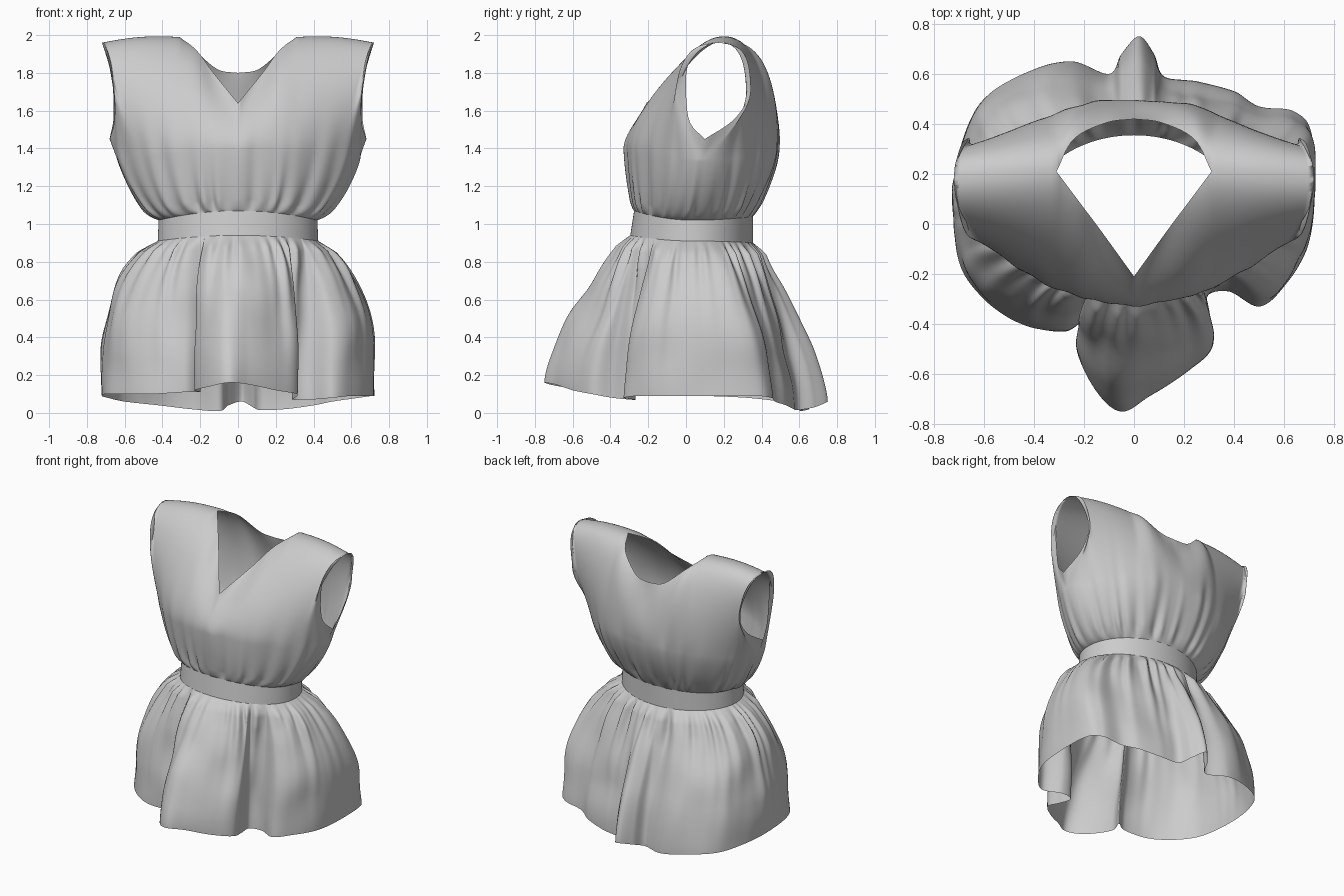
import bpy, bmesh
from math import sin, cos, pi, atan2, exp, copysign
from mathutils import Vector, noise

if "Cube" in bpy.data.objects:
    bpy.data.objects.remove(bpy.data.objects["Cube"])


def spline(pts, u, closed=False):
    """Catmull-Rom through pts, u in 0..1"""
    n = len(pts)
    segs = n if closed else n - 1
    s = min(max(u, 0), 1) * segs
    i = min(int(s), segs - 1)
    f = s - i

    def at(k):
        if closed:
            return pts[k % n]
        if k < 0:
            return pts[0] * 2 - pts[1]
        if k >= n:
            return pts[-1] * 2 - pts[-2]
        return pts[k]
    a, b, c, d = at(i - 1), at(i), at(i + 1), at(i + 2)
    return 0.5 * (2 * b + (c - a) * f + (2 * a - 5 * b + 4 * c - d) * f * f
                  + (3 * b - a - 3 * c + d) * f ** 3)


def bezier(a, b, c, d, t):
    s = 1 - t
    return a * s ** 3 + b * 3 * s * s * t + c * 3 * s * t * t + d * t ** 3


def vecs(rows):
    return [Vector(r) for r in rows]


def tube(name, rings):
    """Open sheet tube from a list of closed rings"""
    bm = bmesh.new()
    rows = [[bm.verts.new(p) for p in r] for r in rings]
    n = len(rows[0])
    for lo, hi in zip(rows, rows[1:]):
        for i in range(n):
            j = (i + 1) % n
            bm.faces.new((lo[i], lo[j], hi[j], hi[i]))
    bmesh.ops.remove_doubles(bm, verts=bm.verts, dist=0.0004)
    for f in bm.faces:
        f.smooth = True
    me = bpy.data.meshes.new(name)
    bm.to_mesh(me)
    bm.free()
    ob = bpy.data.objects.new(name, me)
    bpy.context.collection.objects.link(ob)
    return ob


def ring(phi, hx, yf, yb, yc, z, e=1.0):
    """Point on an egg-shaped section; phi = 0 is the front"""
    s, c = sin(phi), cos(phi)
    x = hx * copysign(abs(s) ** e, s)
    y = yc - copysign(abs(c) ** e, c) * ((yc - yf) if c > 0 else (yb - yc))
    return Vector((x, y, z))


def band_z(phi, front, side, back):
    c = cos(phi)
    return side + ((front if c > 0 else back) - side) * c * c


def band_top(phi):
    return ring(phi, 0.42, -0.275, 0.355, 0.04, band_z(phi, 1.07, 1.02, 1.04))


def band_bottom(phi):
    return ring(phi, 0.425, -0.295, 0.355, 0.04, band_z(phi, 0.94, 0.91, 0.9))


def gather(phi, freq, seed):
    """Irregular pleat wave around the waist"""
    w = noise.noise(Vector((sin(phi) * 2, cos(phi) * 2, seed)))
    v = noise.noise(Vector((sin(phi) * 5, cos(phi) * 5, seed + 9)))
    return cos(freq * phi + 6 * w) * (0.6 + 1.3 * v)


# waistband
N = 240
angles = [2 * pi * i / N for i in range(N)]
tube("waistband", [[band_bottom(a).lerp(band_top(a), k / 5) for a in angles]
                   for k in range(6)])

# skirt: hem outline, starting at the front and going round the right side
hem = vecs([
    (-0.05, -0.75, 0.16), (0.06, -0.69, 0.15), (0.2, -0.6, 0.12), (0.31, -0.5, 0.1),
    (0.3, -0.39, 0.08), (0.29, -0.29, 0.07), (0.38, -0.27, 0.07), (0.5, -0.33, 0.08),
    (0.6, -0.25, 0.09), (0.69, -0.1, 0.09), (0.72, 0.1, 0.09), (0.71, 0.36, 0.09),
    (0.64, 0.45, 0.08), (0.5, 0.47, 0.06), (0.4, 0.53, 0.04), (0.25, 0.57, 0.02),
    (0.12, 0.59, 0.015), (0.08, 0.68, 0.03), (0.02, 0.75, 0.06), (-0.05, 0.68, 0.04),
    (-0.1, 0.6, 0.01), (-0.25, 0.65, 0.02), (-0.42, 0.61, 0.04), (-0.6, 0.5, 0.06),
    (-0.69, 0.32, 0.08), (-0.72, 0.1, 0.09), (-0.7, -0.15, 0.1), (-0.6, -0.3, 0.1),
    (-0.45, -0.4, 0.1), (-0.28, -0.43, 0.11), (-0.2, -0.39, 0.11), (-0.23, -0.5, 0.12),
    (-0.15, -0.67, 0.14)])
NS, KS = 462, 56
skirt = []
for k in range(KS + 1):
    t = k / KS
    row = []
    for i in range(NS):
        h = spline(hem, i / NS, True)
        phi = atan2(h.x, 0.04 - h.y)
        w = band_bottom(phi)
        out = Vector((sin(phi), -cos(phi), 0))
        wx, wy = 1 - (1 - t) ** 3.6, 1 - (1 - t) ** 1.55
        p = Vector((w.x + (h.x - w.x) * wx, w.y + (h.y - w.y) * wy, w.z + (h.z - w.z) * t))
        env = min(1, t * 14) * exp(-4 * t)
        wide = min(1, t * 6) * exp(-2.5 * t) * (1 - t)
        soft = noise.noise(Vector((p.x * 4.5, p.y * 4.5, p.z * 3))) * sin(pi * t)
        p += out * (0.022 * env * (1 + gather(phi, 38, 1.3))
                    + 0.03 * wide * gather(phi, 17, 5.7) + 0.03 * soft)
        row.append(p)
    skirt.append(row)
tube("skirt", skirt)

# bodice: upper edges of the right half, front and back
front_neck = vecs([(0, -0.21, 1.64), (0.13, -0.03, 1.8), (0.22, 0.09, 1.92), (0.31, 0.21, 1.99)])
back_neck = vecs([(0, 0.42, 1.8), (0.11, 0.405, 1.82), (0.24, 0.34, 1.93), (0.31, 0.21, 1.99)])
front_arm = vecs([(0.72, 0.18, 1.96), (0.7, 0.07, 1.94), (0.67, 0.01, 1.84),
                  (0.655, 0.0, 1.7), (0.655, 0.02, 1.54), (0.68, 0.1, 1.45)])
back_arm = vecs([(0.72, 0.18, 1.96), (0.7, 0.27, 1.93), (0.67, 0.325, 1.8),
                 (0.66, 0.335, 1.68), (0.66, 0.25, 1.55), (0.68, 0.1, 1.45)])
NECK, TIP = 0.35, 0.65


def top_edge(a, front):
    neck, arm = (front_neck, front_arm) if front else (back_neck, back_arm)
    if a <= NECK:
        return spline(neck, a / NECK)
    if a <= TIP:
        s = (a - NECK) / (TIP - NECK)
        return neck[-1].lerp(arm[0], s) + Vector((0, 0, 0.015 * sin(pi * s)))
    return spline(arm, (a - TIP) / (1 - TIP))


def rounding(a):
    """How strongly the cloth rolls flat over the shoulder"""
    if a < NECK:
        return (a / NECK) ** 1.5
    return 1 if a < TIP else ((1 - a) / (1 - TIP)) ** 1.5


Q, KB, KL = 60, 60, 28
bodice = [[] for _ in range(KB + 1)]
for i in range(4 * Q):
    quarter, m = divmod(i, Q)
    a = m / Q if quarter % 2 == 0 else 1 - m / Q
    front, side = quarter in (0, 3), 1 if quarter < 2 else -1
    phi = i / Q * pi / 2
    top = top_edge(a, front)
    top.x *= side
    s2 = sin(phi) ** 2
    e = 1.12 if front else 1.06
    waist = band_top(phi)
    puff = ring(phi, 0.485, -0.29, 0.395, 0.05, 1.10 - 0.06 * s2)
    chest = ring(phi, 0.64, -0.325, 0.5, 0.09, 1.40 - 0.06 * s2, e)
    # waist to chest, then chest to the upper edge, sharing one tangent
    low = chest.lerp(puff, 0.38)
    low.x = chest.x + (puff.x - chest.x) * 0.24
    low.y = chest.y + (puff.y - chest.y) * 0.1
    lower = (waist, puff + (puff - waist) * 0.4, low, chest)
    rise = (chest - low).normalized() * 0.33 * (top.z - chest.z)
    r = rounding(a)
    roll = top + Vector((0, -0.2 if front else 0.2, 0.005))
    plain = top.lerp(chest, 0.35)
    upper = (chest, chest + rise, plain.lerp(roll, r), top)
    out = Vector((sin(phi), -cos(phi), 0))
    for k in range(KB + 1):
        f = max(0, (k - KL) / (KB - KL))
        g = min(1, k / KL)
        p = bezier(*upper, f) if f > 0 else bezier(*lower, g)
        u = 0.45 * g + 0.55 * f
        env = min(1, u * 9) * exp(-5 * u)
        wide = sin(pi * min(1, u * 1.2)) ** 2 * (1 - f)
        soft = noise.noise(Vector((p.x * 4.5, p.y * 4.5 + 7, p.z * 1.8))) * sin(pi * u)
        p += out * (0.024 * env * gather(phi, 30, 4.1) + 0.006 * wide * gather(phi, 15, 2.2)
                    + 0.012 * soft) * (1 - f) ** 2
        bodice[k].append(p)
tube("bodice", bodice)
